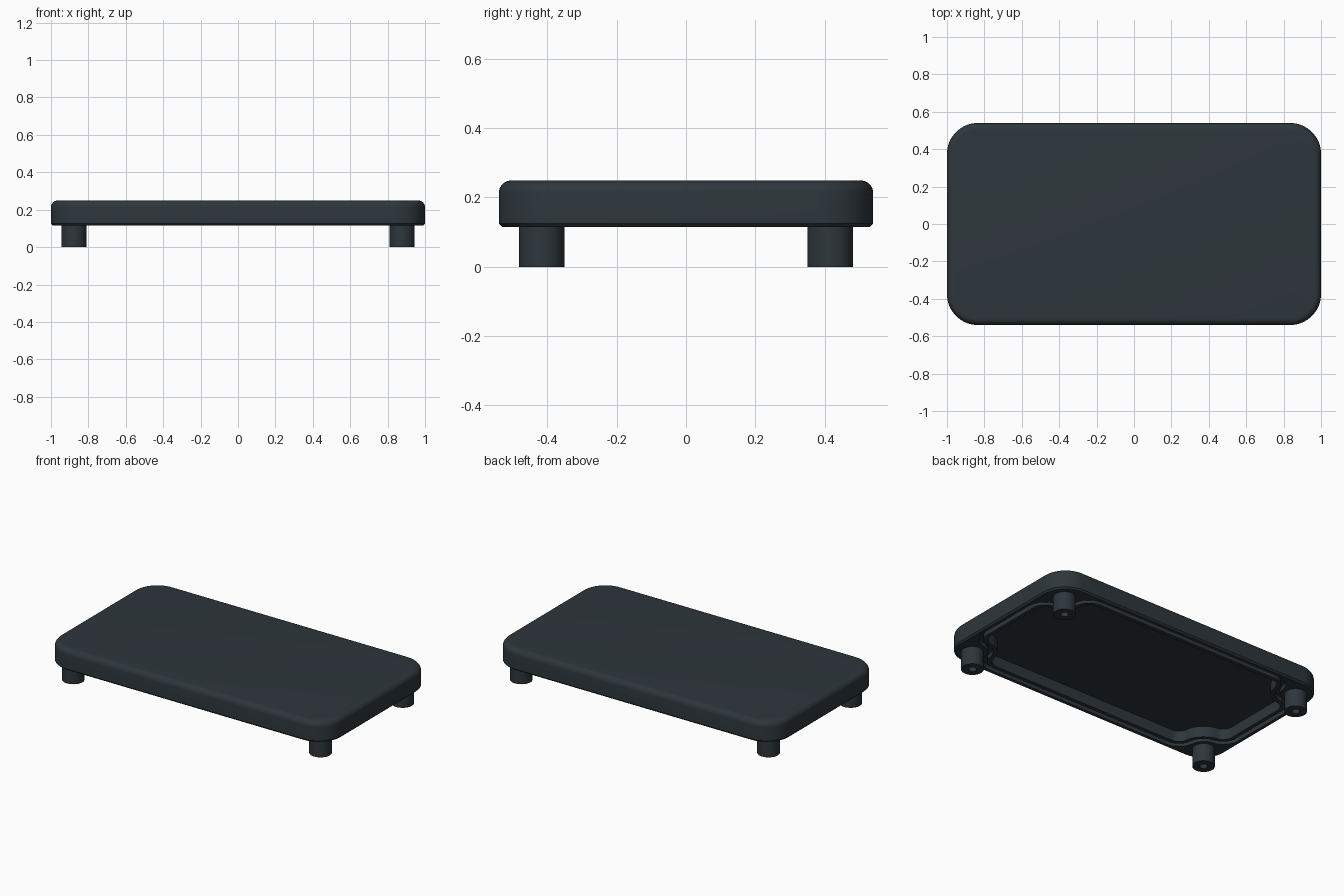
import bpy, bmesh, math

if "Cube" in bpy.data.objects:
    bpy.data.objects.remove(bpy.data.objects["Cube"], do_unlink=True)

HALF_X, HALF_Y = 1.0, 0.54
BOTTOM, TOP = 0.115, 0.249
CORNER, ROUND = 0.165, 0.036
POST_X, POST_Y, POST_R = 0.877, 0.416, 0.066

mat = bpy.data.materials.new("dark slate plastic")
mat.use_nodes = True
colour = (0.027, 0.037, 0.045, 1)
mat.diffuse_color = colour
mat.node_tree.nodes["Principled BSDF"].inputs["Base Color"].default_value = colour


def arc(cx, cy, r, start, end, steps):
    return [(cx + r * math.cos(start + (end - start) * k / steps),
             cy + r * math.sin(start + (end - start) * k / steps)) for k in range(steps + 1)]


def four_corners(quarter):
    """Mirror the +x +y corner path into a closed counter-clockwise outline."""
    rev = quarter[::-1]
    return (quarter + [(-x, y) for x, y in rev]
            + [(-x, -y) for x, y in quarter] + [(x, -y) for x, y in rev])


def rounded_outline(inset):
    return four_corners(arc(HALF_X - CORNER, HALF_Y - CORNER, CORNER - inset,
                            0, math.pi / 2, 16))


def inner_outline(inset):
    """Outline parallel to the sides that sweeps inward around each post."""
    r, fillet = inset + 0.06, 0.15 - inset
    ax, by = HALF_X - 0.15, HALF_Y - 0.15
    ay = POST_Y - math.sqrt(0.21 ** 2 - (POST_X - ax) ** 2)
    bx = POST_X - math.sqrt(0.21 ** 2 - (POST_Y - by) ** 2)
    a = math.atan2(POST_Y - ay, POST_X - ax)
    b = math.atan2(POST_Y - by, POST_X - bx)
    return four_corners(arc(ax, ay, fillet, 0, a, 10)
                        + arc(POST_X, POST_Y, r, a + math.pi, b + math.pi, 12)[1:]
                        + arc(bx, by, fillet, b, math.pi / 2, 10)[1:])


def loft(name, sections, closed=False):
    """Bridge (outline, height) sections; cap the ends or close the ring."""
    bm = bmesh.new()
    rings = [[bm.verts.new((x, y, z)) for x, y in pts] for pts, z in sections]
    pairs = list(zip(rings, rings[1:]))
    if closed:
        pairs.append((rings[-1], rings[0]))
    else:
        bm.faces.new(rings[0][::-1])
        bm.faces.new(rings[-1])
    for low, high in pairs:
        n = len(low)
        for i in range(n):
            j = (i + 1) % n
            bm.faces.new((low[i], low[j], high[j], high[i]))
    bmesh.ops.recalc_face_normals(bm, faces=bm.faces)
    mesh = bpy.data.meshes.new(name)
    bm.to_mesh(mesh)
    bm.free()
    mesh.materials.append(mat)
    obj = bpy.data.objects.new(name, mesh)
    bpy.context.collection.objects.link(obj)
    return obj


def smooth(obj):
    bpy.ops.object.select_all(action="DESELECT")
    obj.select_set(True)
    bpy.context.view_layer.objects.active = obj
    bpy.ops.object.shade_smooth_by_angle(angle=math.radians(30))


# Lid: chamfered lower edge, straight sides, rounded upper edge
sections = [(rounded_outline(0.01), BOTTOM), (rounded_outline(0), BOTTOM + 0.01)]
for k in range(9):
    t = math.pi / 2 * k / 8
    sections.append((rounded_outline(ROUND * (1 - math.cos(t))),
                     TOP - ROUND + ROUND * math.sin(t)))
lid = loft("lid", sections)

# Hollow underside and the seal groove around it
pocket = loft("pocket_cutter", [(inner_outline(0.085), 0.05), (inner_outline(0.085), 0.185)])
outer, inner = inner_outline(0.03), inner_outline(0.06)
groove = loft("groove_cutter", [(outer, 0.05), (outer, 0.145), (inner, 0.145), (inner, 0.05)],
              closed=True)
for cutter in (pocket, groove):
    mod = lid.modifiers.new(cutter.name, "BOOLEAN")
    mod.operation, mod.solver, mod.object = "DIFFERENCE", "EXACT", cutter
    bpy.context.view_layer.objects.active = lid
    bpy.ops.object.modifier_apply(modifier=mod.name)
    bpy.data.objects.remove(cutter, do_unlink=True)
smooth(lid)

# Screw posts with blind holes
for side, sx in (("left", 1), ("right", -1)):
    for end, sy in (("front", -1), ("back", 1)):
        def ring(r):
            return arc(sx * POST_X, sy * POST_Y, r, 0, math.tau, 32)[:-1]
        post = loft(f"{end}_{side}_post",
                    [(ring(POST_R), BOTTOM + 0.005), (ring(POST_R), 0),
                     (ring(0.024), 0), (ring(0.024), 0.1)])
        smooth(post)
